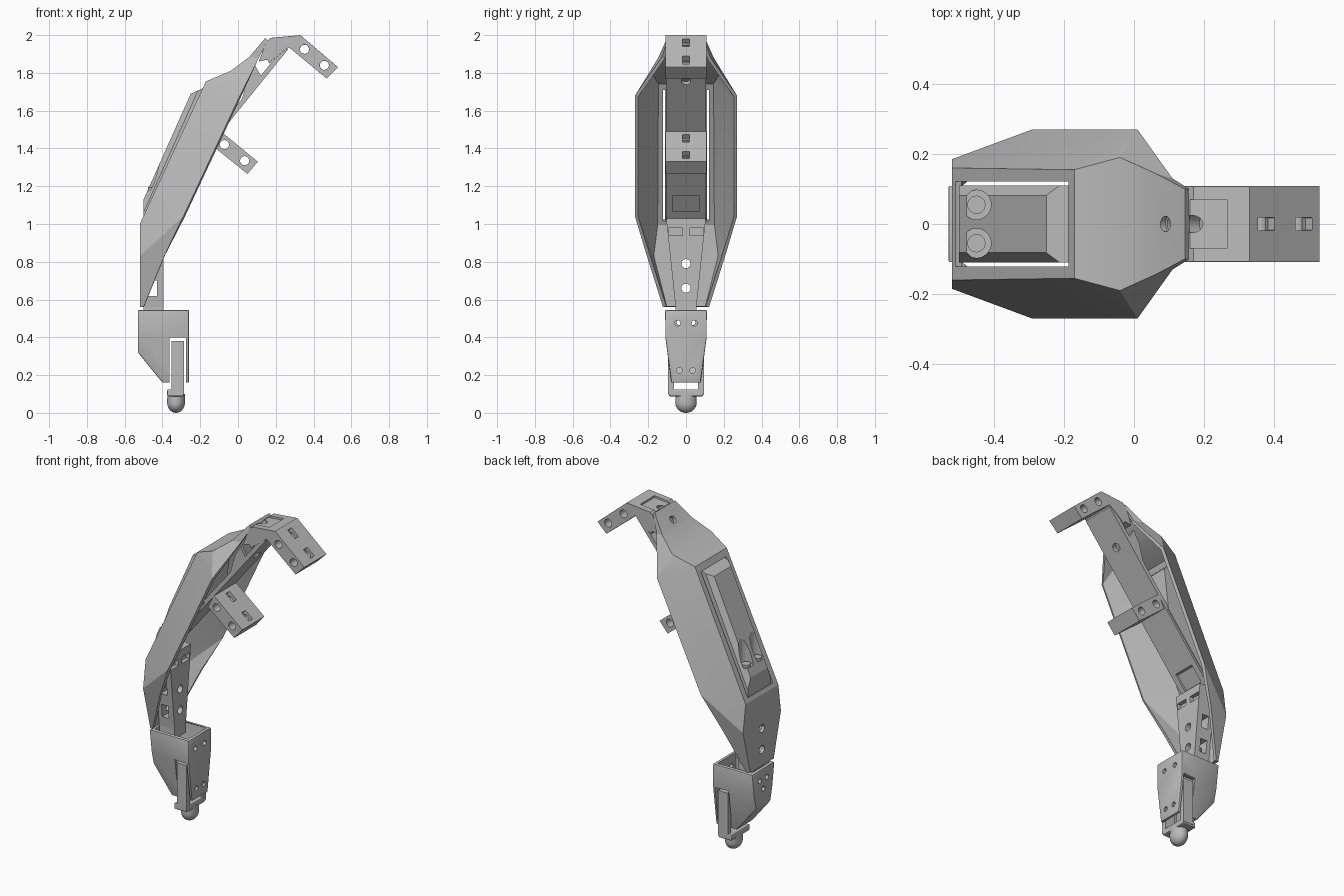
import bpy, bmesh, math
from mathutils import Vector

if "Cube" in bpy.data.objects:
    bpy.data.objects.remove(bpy.data.objects["Cube"])

grey = bpy.data.materials.new("plain grey")
grey.use_nodes = True
grey.diffuse_color = (0.5, 0.5, 0.5, 1)
grey.node_tree.nodes["Principled BSDF"].inputs["Base Color"].default_value = (0.5, 0.5, 0.5, 1)


def finish(name, bm):
    bmesh.ops.recalc_face_normals(bm, faces=bm.faces)
    mesh = bpy.data.meshes.new(name)
    bm.to_mesh(mesh)
    bm.free()
    mesh.materials.append(grey)
    obj = bpy.data.objects.new(name, mesh)
    bpy.context.collection.objects.link(obj)
    return obj


def prism(name, profile, y0, y1, levels=(), half_width=None):
    """Side profile (x, z) extruded along y; half_width(x, z) can taper it."""
    bm = bmesh.new()
    face = bm.faces.new([bm.verts.new((x, y0, z)) for x, z in profile])
    moved = bmesh.ops.extrude_face_region(bm, geom=[face])["geom"]
    bmesh.ops.translate(bm, vec=(0, y1 - y0, 0), verts=[v for v in moved if isinstance(v, bmesh.types.BMVert)])
    for z in levels:
        bmesh.ops.bisect_plane(bm, geom=bm.verts[:] + bm.edges[:] + bm.faces[:],
                               plane_co=(0, 0, z), plane_no=(0, 0, 1))
    if half_width:
        for v in bm.verts:
            v.co.y = math.copysign(half_width(v.co.x, v.co.z), v.co.y)
    return finish(name, bm)


def box(name, x0, x1, y0, y1, z0, z1):
    return prism(name, [(x0, z0), (x1, z0), (x1, z1), (x0, z1)], y0, y1)


def rod(name, centre, axis, radius, length, sides=24):
    bm = bmesh.new()
    bmesh.ops.create_cone(bm, cap_ends=True, segments=sides, radius1=radius, radius2=radius, depth=length)
    bm.transform(Vector(axis).to_track_quat("Z", "Y").to_matrix().to_4x4())
    bmesh.ops.translate(bm, vec=centre, verts=bm.verts)
    return finish(name, bm)


def apply_mod(obj, kind, **settings):
    mod = obj.modifiers.new(kind, kind)
    for key, value in settings.items():
        setattr(mod, key, value)
    bpy.ops.object.select_all(action="DESELECT")
    bpy.context.view_layer.objects.active = obj
    obj.select_set(True)
    bpy.ops.object.modifier_apply(modifier=mod.name)


def cut(obj, *cutters):
    for cutter in cutters:
        apply_mod(obj, "BOOLEAN", operation="DIFFERENCE", solver="EXACT", object=cutter)
        bpy.data.objects.remove(cutter)


def smooth(obj, angle=30):
    bpy.ops.object.select_all(action="DESELECT")
    bpy.context.view_layer.objects.active = obj
    obj.select_set(True)
    bpy.ops.object.shade_smooth_by_angle(angle=math.radians(angle))


def slanted(name, start, direction, length, depth, y, offset=0):
    """Bar along a direction in the side plane, its depth measured down-left of it."""
    d = Vector(direction).normalized()
    n = Vector((d.y, -d.x))
    a = Vector(start) + n * offset
    return prism(name, [a, a + d * length, a + d * length + n * depth, a + n * depth], -y, y)


# Outer shell: spine edge, rim edge and long opening, mirrored across y
spine = [(-.52, .115, .56), (-.52, .185, .83), (-.52, .16, 1.0), (-.17, .155, 1.755),
         (-.04, .19, 1.81), (.06, .145, 1.885), (.145, .1, 1.985)]
rim = [(-.5, .122, .56), (-.39, .207, .83), (-.29, .27, 1.04), (.01, .27, 1.68),
       (.11, .13, 1.88), (.158, .1, 1.97)]
low, high = Vector(spine[2]), Vector(spine[3])
slot = [low.lerp(high, t) for t in (.03, .95)]
for p in slot:
    p.y = .122
bm = bmesh.new()
S, R, O = ([[bm.verts.new((x, s * y, z)) for x, y, z in row] for s in (1, -1)] for row in (spine, rim, slot))
for s, r, o in zip(S, R, O):
    for loop in ((s[0], s[1], r[1], r[0]), (s[1], r[2], r[1]), (s[1], s[2], r[2]),
                 (s[2], s[3], r[3], r[2]), (s[3], s[4], r[3]), (s[4], s[5], r[4], r[3]),
                 (s[5], s[6], r[5], r[4]), (s[2], s[3], o[1], o[0])):
        bm.faces.new(loop)
A, B = S
bm.faces.new((A[0], A[1], A[2], B[2], B[1], B[0]))
bm.faces.new((A[2], O[0][0], O[1][0], B[2]))
bm.faces.new((A[3], O[0][1], O[1][1], B[3]))
for i in (3, 4, 5):
    bm.faces.new((A[i], A[i + 1], B[i + 1], B[i]))
shell = finish("outer_shell", bm)
centre = Vector((-.2, 0, 1.3))
if sum((f.center - centre).dot(f.normal) for f in shell.data.polygons) < 0:
    shell.data.flip_normals()
apply_mod(shell, "SOLIDIFY", thickness=.018, offset=-1, use_even_offset=True)
cut(shell, rod("c", (.09, 0, 1.92), (-.75, 0, .65), .022, .2),
    *[rod("c", (-.52, 0, z), (1, 0, 0), .024, .1) for z in (.66, .79)])
smooth(shell, 18)

# Straight arm plate with its window and hole
along = Vector((.73, .9))
arm = slanted("arm_plate", (-.46, 1.03), along, 1.15, .025, .105, -.025)
cut(arm, box("c", -.6, 0, -.07, .07, 1.065, 1.15),
    rod("c", (.13, 0, 1.757), (.776, 0, -.63), .025, .1))

# Bent head and middle bracket, both with cross holes and face slots
head = prism("bent_head", [(.15, 1.965), (.17, 1.985), (.33, 2.0), (.53, 1.83), (.47, 1.77), (.27, 1.935),
                           (.235, 1.91), (.18, 1.865), (.165, 1.85), (.155, 1.87), (.11, 1.86)], -.108, .108)
bracket = prism("middle_bracket", [(-.09, 1.49), (.105, 1.33), (.05, 1.265), (-.13, 1.41)], -.108, .108)
down = Vector((.2, -.17))
for part, holes, slots in ((head, ((.352, 1.925), (.457, 1.84)), ((.354, 1.98), (.462, 1.888))),
                           (bracket, ((-.072, 1.42), (.035, 1.335)), ((-.07, 1.474), (.038, 1.385)))):
    cut(part, *[rod("c", (x, 0, z), (0, 1, 0), .024, 1) for x, z in holes],
        *[slanted("c", p, down, .062, .06, .018, -.03) for p in slots])
apply_mod(head, "BEVEL", width=.006, segments=1, limit_method="ANGLE", angle_limit=math.radians(35))
cut(head, prism("c", [(.16, 1.972), (.265, 1.982), (.265, 2.1), (.16, 2.1)], -.07, .07),
    rod("c", (.165, 0, 1.97), (-.75, 0, .65), .025, .1))

# Struts tying the arm plate to the shell
for side in (1, -1):
    prism("arm_strut", [(.01, 1.62), (.13, 1.77), (.09, 1.84), (.05, 1.77)], side * .085, side * .105)

# Ridged casing filling the opening, with two counterbored screws
casing = prism("ridge_casing", [(-.5, 1.02), (-.5, 1.13), (-.25, 1.69), (-.18, 1.72), (-.13, 1.67),
                                (-.16, 1.42), (-.46, 1.05)], -.11, .11)
bm = bmesh.new()
bm.from_mesh(casing.data)
ridge = [e for e in bm.edges if all(v.co.z > 1.1 and (v.co.z - 1.13) > 2.24 * (v.co.x + .5) - .06 for v in e.verts)
         and abs(e.verts[0].co.y - e.verts[1].co.y) < .01]
bmesh.ops.bevel(bm, geom=ridge, offset=.028, segments=1, affect="EDGES")
bm.to_mesh(casing.data)
bm.free()
for y in (.055, -.055):
    cut(casing, rod("c", (-.45, y, 1.4), (0, 0, 1), .042, .44))
    screw = rod("casing_screw", (-.45, y, 1.15), (0, 0, 1), .026, .09)
    smooth(screw)

# Tapered lower link with bolt holes and windows
link = prism("lower_link", [(-.5, .5), (-.395, .5), (-.395, 1.03), (-.5, 1.03)], -.1, .1, (.56,),
             lambda x, z: .105 if z > 1 else .055)
cut(link, *[rod("c", (-.4, 0, z), (1, 0, 0), .024, .3) for z in (.66, .79)],
    *[box("c", -.42, -.3, y - .037, y + .037, .94, .98) for y in (.055, -.055)],
    *[box("c", -.475, -.43, -.2, .2, z, z + .08) for z in (.62, .77)])


# Hollow ankle housing, narrower at the back and bottom
def ankle_width(x, z):
    if z > .5:
        return .11
    if z > .38:
        return .11 if x > -.4 else .09
    return .077 if x > -.45 else .07


ankle = prism("ankle_housing", [(-.53, .545), (-.26, .545), (-.26, .16), (-.4, .16), (-.53, .32)],
              -.11, .11, (.4,), ankle_width)
apply_mod(ankle, "BEVEL", width=.006, segments=2, limit_method="ANGLE", angle_limit=math.radians(35))
cavity = prism("c", [(-.51, .6), (-.28, .6), (-.28, .14), (-.37, .14), (-.51, .33)], -.09, .09, (.4,),
               lambda x, z: ankle_width(x, z) - .02)
cut(ankle, cavity, box("c", -.362, -.274, -.2, .2, .1, .4),
    *[rod("c", (-.26, s * y, z), (1, 0, 0), .015, .1) for y, z in ((.045, .475), (.035, .225)) for s in (1, -1)],
    *[rod("c", (-.53, y, z), (1, 0, 0), .015, .1) for y, z in ((.035, .48), (-.035, .48), (0, .42))])
smooth(ankle)

# Fork legs, crossbar and rounded toe
for side in (1, -1):
    box("fork_leg", -.352, -.285, side * .064, side * .094, .1, .38)
bar = box("fork_crossbar", -.375, -.285, -.092, .092, .088, .125)
apply_mod(bar, "BEVEL", width=.008, segments=2)
bm = bmesh.new()
bmesh.ops.create_uvsphere(bm, u_segments=32, v_segments=16, radius=1)
for v in bm.verts:
    v.co.z = min(v.co.z, 0) * .055 + (.055 if v.co.z <= .01 else .1)
    v.co.x = v.co.x * .047 - .328
    v.co.y *= .057
toe = finish("rounded_toe", bm)
smooth(toe)
